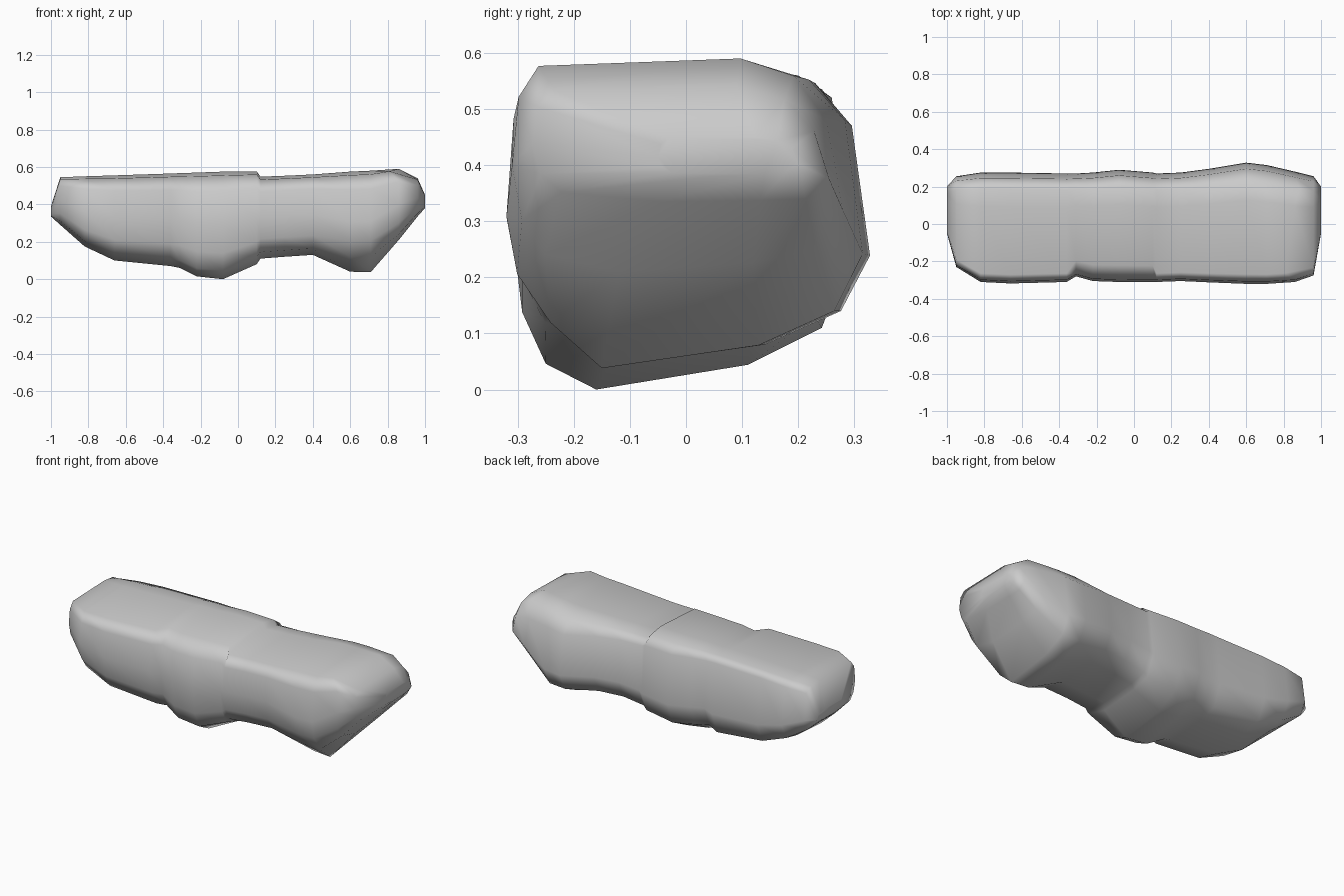
import bpy, bmesh

# Stations along the slab:
# x, front y, back y, top z, keel z, keel y, back-bottom z, back-top z
STATIONS = [
    (-1.00, -0.05, 0.20, 0.39, 0.335, 0.05, 0.34, 0.38),
    (-0.95, -0.23, 0.255, 0.545, 0.29, -0.05, 0.29, 0.51),
    (-0.82, -0.31, 0.275, 0.55, 0.175, -0.10, 0.21, 0.52),
    (-0.66, -0.318, 0.275, 0.555, 0.10, -0.12, 0.15, 0.53),
    (-0.36, -0.31, 0.27, 0.565, 0.07, -0.12, 0.12, 0.535),
    (-0.31, -0.28, 0.27, 0.567, 0.06, -0.12, 0.15, 0.535),
    (-0.22, -0.305, 0.275, 0.57, 0.015, -0.16, 0.13, 0.53),
    (-0.08, -0.31, 0.29, 0.575, 0.00, -0.16, 0.11, 0.52),
    (0.10, -0.31, 0.275, 0.577, 0.08, -0.12, 0.13, 0.52),
    (0.12, -0.31, 0.27, 0.548, 0.11, -0.10, 0.15, 0.51),
    (0.25, -0.305, 0.275, 0.553, 0.12, -0.10, 0.17, 0.51),
    (0.40, -0.312, 0.295, 0.56, 0.13, -0.10, 0.17, 0.50),
    (0.60, -0.32, 0.328, 0.575, 0.04, -0.14, 0.14, 0.47),
    (0.71, -0.32, 0.315, 0.58, 0.038, -0.15, 0.14, 0.48),
    (0.86, -0.31, 0.28, 0.59, 0.21, -0.12, 0.25, 0.48),
    (0.96, -0.275, 0.255, 0.54, 0.335, -0.05, 0.34, 0.46),
    (1.00, -0.05, 0.20, 0.45, 0.38, 0.05, 0.39, 0.43),
]


def section(x, yf, yb, zt, zk, yk, zb, zs):
    """Worn, lopsided block outline: flat top, slanted underside."""
    h, w = zt - zk, yb - yf
    # the middle of the front edge is chipped into a wider chamfer
    chip = 0.15 if -0.35 < x < 0.11 else 0.08
    # the right foot has a cut front corner
    cut = 0.07 if 0.5 < x < 0.8 else 0.0
    # the top edge of the right end runs diagonally
    skew = 0.05 if 0.8 < x < 0.9 else 0.0
    return [
        (x - skew, yf + chip * w, zt - 0.035 * h),
        (x, yf + 0.02 * w, zt - 0.18 * h),
        (x, yf, zt - 0.50 * h),
        (x, yf + 0.03 * w, zk + (0.24 + cut) * h),
        (x, yf + (0.10 + cut / 3) * w, zk + (0.08 + cut) * h),
        (x, yk, zk),
        (x, yk + 0.6 * (yb - yk), zk + 0.4 * (zb - zk)),
        (x, yb - 0.08 * w, zb),
        (x, yb, zb + 0.3 * (zs - zb)),
        (x, yb - 0.05 * w, zs),
        (x + skew / 2, yb - 0.15 * w, zs + 0.72 * (zt - zs)),
        (x, yb - 0.31 * w, zt),
    ]


# Stone slab lofted through the sections
bm = bmesh.new()
rings = [[bm.verts.new(p) for p in section(*s)] for s in STATIONS]
for a, b in zip(rings, rings[1:]):
    n = len(a)
    for i in range(n):
        j = (i + 1) % n
        bm.faces.new((a[i], a[j], b[j], b[i]))
bm.faces.new(rings[0])
bm.faces.new(rings[-1][::-1])
bmesh.ops.recalc_face_normals(bm, faces=bm.faces)
mesh = bpy.data.meshes.new("stone_slab")
bm.to_mesh(mesh)
bm.free()
slab = bpy.data.objects.new("stone_slab", mesh)
bpy.context.collection.objects.link(slab)

# Smooth shading that keeps the large faces flat
slab.select_set(True)
bpy.context.view_layer.objects.active = slab
bpy.ops.object.shade_smooth_by_angle(angle=1.25)
weighted = slab.modifiers.new("flat_faces", 'WEIGHTED_NORMAL')
weighted.keep_sharp = True
